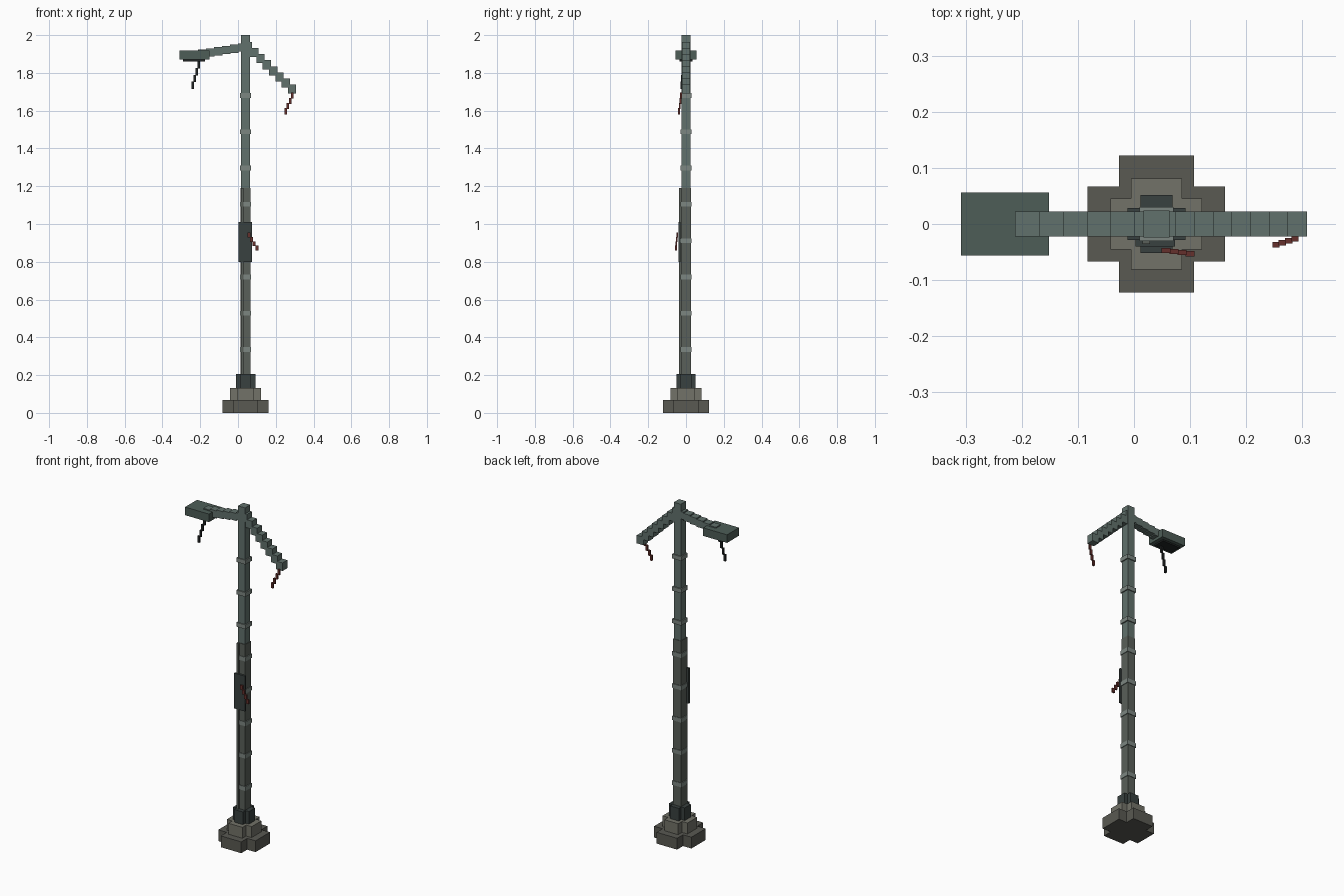
import bpy, bmesh
from mathutils import Vector

if "Cube" in bpy.data.objects:
    bpy.data.objects.remove(bpy.data.objects["Cube"])

CX = 0.04  # the pole axis


def material(name, rgb):
    m = bpy.data.materials.new(name)
    m.diffuse_color = (*rgb, 1)
    m.use_nodes = True
    m.node_tree.nodes["Principled BSDF"].inputs["Base Color"].default_value = m.diffuse_color
    return m


GREEN = material("weathered_green", (0.12, 0.165, 0.15))
HEAD = material("dark_green", (0.075, 0.11, 0.095))
GRIME = material("grimy_metal", (0.10, 0.115, 0.10))
DARK = material("dark_metal", (0.04, 0.052, 0.05))
BAND = material("pale_metal", (0.2, 0.24, 0.22))
STONE = material("dark_concrete", (0.1, 0.1, 0.085))
STONE2 = material("pale_concrete", (0.17, 0.17, 0.14))
RUST = material("red_wire", (0.13, 0.03, 0.025))
BLACK = material("black_wire", (0.015, 0.018, 0.018))


def boxes(name, items, mat):
    """One object made of boxes, each given as (centre, size)."""
    bm = bmesh.new()
    for centre, size in items:
        verts = bmesh.ops.create_cube(bm, size=1)["verts"]
        for v in verts:
            v.co = Vector(a * b for a, b in zip(v.co, size)) + Vector(centre)
    me = bpy.data.meshes.new(name)
    bm.to_mesh(me)
    bm.free()
    me.materials.append(mat)
    ob = bpy.data.objects.new(name, me)
    bpy.context.collection.objects.link(ob)
    return ob


def cross(name, long, short, z0, z1, mat):
    """Plus-shaped block from two crossing boxes."""
    c, h = (CX, 0, (z0 + z1) / 2), z1 - z0
    return boxes(name, [(c, (long, short, h)), (c, (short, long, h))], mat)


def chain(name, start, end, n, size, mat):
    """Stepped run of n equal boxes between two centres."""
    a, b = Vector(start), Vector(end)
    return boxes(name, [(a.lerp(b, i / (n - 1)), size) for i in range(n)], mat)


# Stepped footing and collar
cross("footing", 0.245, 0.134, 0, 0.067, STONE)
cross("plinth", 0.163, 0.091, 0.067, 0.132, STONE2)
cross("collar", 0.103, 0.057, 0.132, 0.207, DARK)

# Pole: slim upper shaft, thicker lower sleeve with a conduit
boxes("upper_pole", [((CX, 0, 1.59), (0.046, 0.048, 0.82))], GREEN)
boxes("lower_pole", [((CX, 0, 0.695), (0.052, 0.054, 0.99))], GRIME)
boxes("conduit", [((0.022, -0.031, 0.695), (0.013, 0.010, 0.99))], GRIME)

# Evenly spaced bands
boxes("pole_bands", [((CX, 0, 0.336 + 0.192 * i), (0.06, 0.06, 0.025))
                     for i in range(8)], BAND)

# Service panel with a loose wire
boxes("service_panel", [((0.038, -0.034, 0.905), (0.07, 0.012, 0.21))], DARK)
chain("panel_wire", (0.057, -0.047, 0.942), (0.1, -0.053, 0.872), 4,
      (0.016, 0.009, 0.026), RUST)

# Lamp arm, lamp head and lens
chain("lamp_arm", (0.023, 0, 1.934), (-0.19, 0, 1.902), 6,
      (0.044, 0.044, 0.044), GREEN)
boxes("lamp_head", [((-0.23, 0, 1.894), (0.157, 0.112, 0.048))], HEAD)
boxes("lamp_lens", [((-0.232, 0, 1.866), (0.116, 0.07, 0.01))], BLACK)

# Broken, drooping arm
chain("broken_arm", (0.053, 0, 1.94), (0.286, 0, 1.714), 8,
      (0.044, 0.044, 0.048), GREEN)

# Hanging wires
chain("lamp_wire", (-0.208, -0.018, 1.843), (-0.24, -0.024, 1.734), 4,
      (0.012, 0.010, 0.039), BLACK)
chain("arm_wire", (0.287, -0.026, 1.68), (0.253, -0.037, 1.597), 4,
      (0.013, 0.010, 0.032), RUST)
